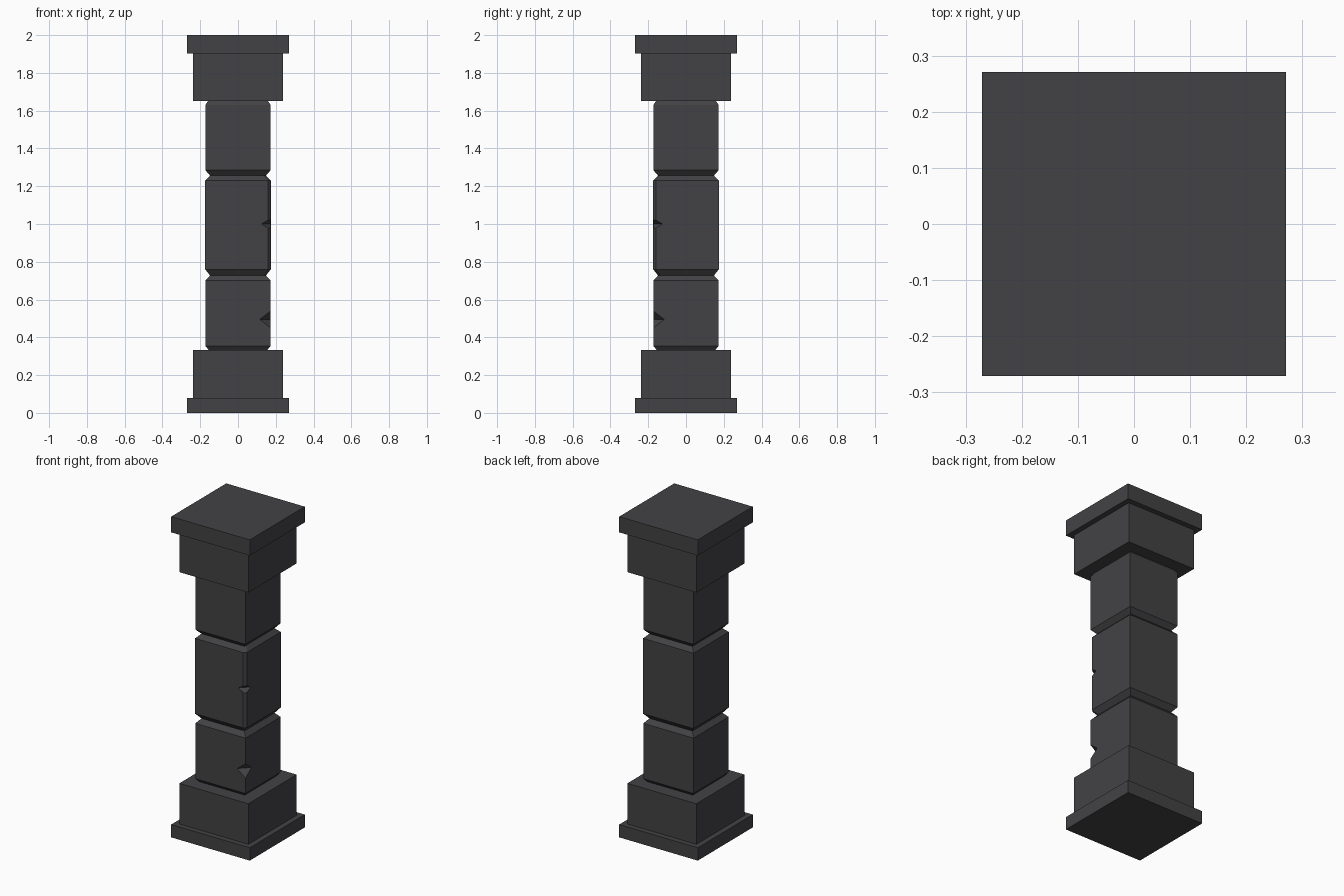
import bpy, bmesh

if "Cube" in bpy.data.objects:
    bpy.data.objects.remove(bpy.data.objects["Cube"])

stone = bpy.data.materials.new("dark_stone")
stone.diffuse_color = (0.055, 0.054, 0.058, 1)
stone.use_nodes = True
stone.node_tree.nodes["Principled BSDF"].inputs["Base Color"].default_value = stone.diffuse_color


def make_object(name, bm):
    bmesh.ops.recalc_face_normals(bm, faces=bm.faces[:])
    mesh = bpy.data.meshes.new(name)
    bm.to_mesh(mesh)
    bm.free()
    obj = bpy.data.objects.new(name, mesh)
    bpy.context.collection.objects.link(obj)
    mesh.materials.append(stone)
    return obj


def block(name, profile, chip=0.0):
    """Square block lofted through (half width, z); chip trims the front right edge."""
    bm = bmesh.new()
    rings = []
    for h, z in profile:
        if chip:
            pts = [(-h, -h), (h - chip, -h), (h, -h + chip), (h, h), (-h, h)]
        else:
            pts = [(-h, -h), (h, -h), (h, h), (-h, h)]
        rings.append([bm.verts.new((x, y, z)) for x, y in pts])
    for a, b in zip(rings, rings[1:]):
        for i in range(len(a)):
            j = (i + 1) % len(a)
            bm.faces.new((a[i], a[j], b[j], b[i]))
    bm.faces.new(rings[0][::-1])
    bm.faces.new(rings[-1])
    return make_object(name, bm)


def notch(obj, z, r, h):
    """Cut an octahedral chip out of the front right edge."""
    bm = bmesh.new()
    c = 0.173
    for dx, dy, dz in [(r, 0, 0), (-r, 0, 0), (0, r, 0), (0, -r, 0), (0, 0, h), (0, 0, -h)]:
        bm.verts.new((c + dx, -c + dy, z + dz))
    bmesh.ops.convex_hull(bm, input=bm.verts[:])
    cutter = make_object(obj.name + "_chip_cutter", bm)
    cutter.hide_render = True
    mod = obj.modifiers.new("chip", 'BOOLEAN')
    mod.operation = 'DIFFERENCE'
    mod.solver = 'EXACT'
    mod.object = cutter
    # Bake the cut and discard the cutter
    deps = bpy.context.evaluated_depsgraph_get()
    mesh = bpy.data.meshes.new_from_object(obj.evaluated_get(deps))
    obj.modifiers.clear()
    obj.data = mesh
    bpy.data.objects.remove(cutter)


# Base and capital
block("plinth", [(0.271, 0), (0.271, 0.08)])
block("base_block", [(0.238, 0.08), (0.238, 0.333)])
block("capital_block", [(0.238, 1.65), (0.238, 1.902)])
block("top_slab", [(0.271, 1.902), (0.271, 2.0)])

# Shaft stones with bevelled joints
lower = block("lower_shaft_stone",
              [(0.155, 0.333), (0.173, 0.355), (0.173, 0.70), (0.148, 0.728)])
middle = block("middle_shaft_stone",
               [(0.148, 0.728), (0.174, 0.76), (0.174, 1.23), (0.148, 1.256)], chip=0.016)
block("upper_shaft_stone",
      [(0.148, 1.256), (0.173, 1.285), (0.173, 1.63), (0.16, 1.65)])

# Broken edges
notch(lower, 0.495, 0.058, 0.045)
notch(middle, 1.0, 0.05, 0.03)
